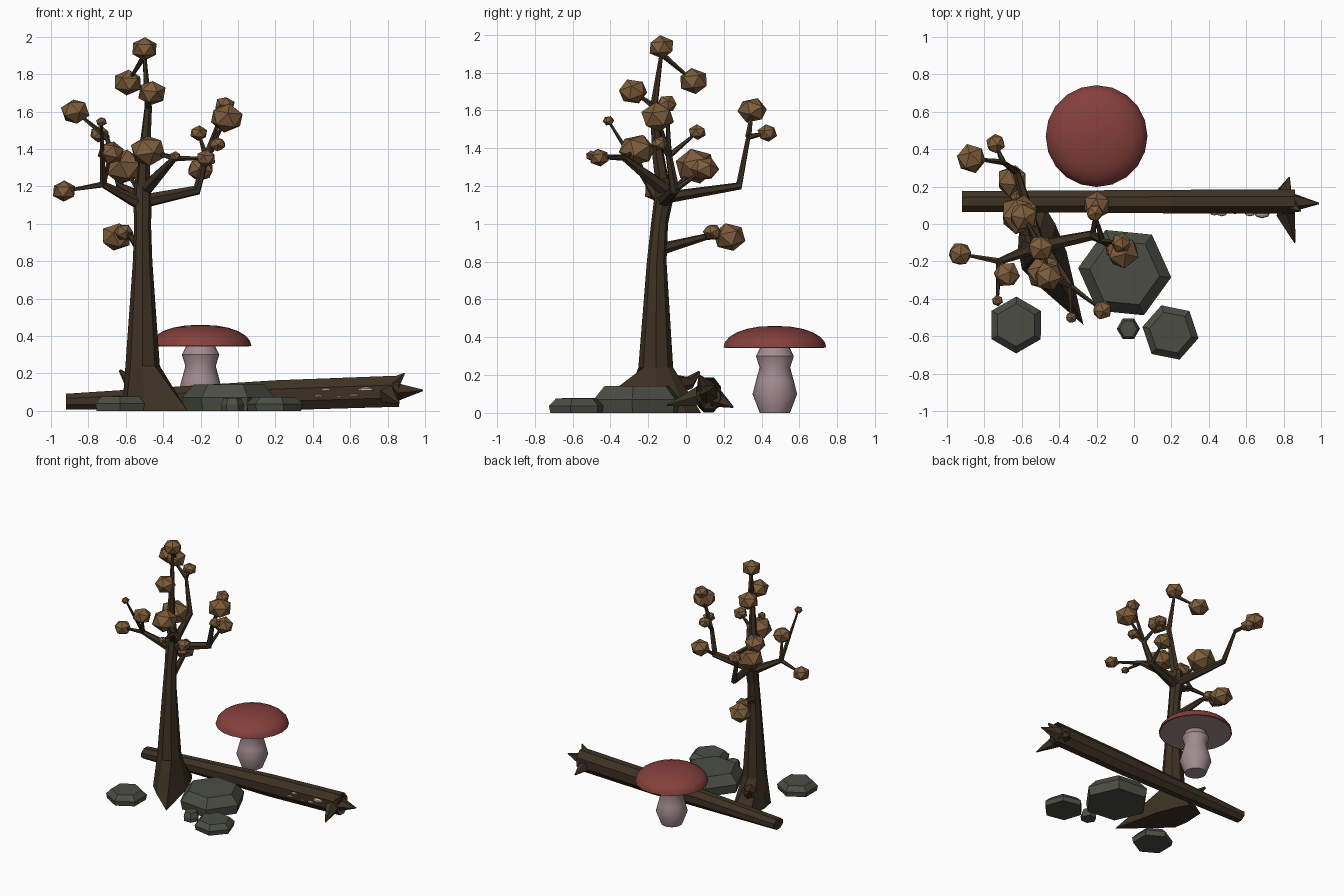
import bpy, bmesh, math, random
from mathutils import Vector, Matrix

if "Cube" in bpy.data.objects:
    bpy.data.objects.remove(bpy.data.objects["Cube"])

random.seed(4)


def mat(name, *col):
    m = bpy.data.materials.new(name)
    m.diffuse_color = (*col, 1)
    m.use_nodes = True
    m.node_tree.nodes["Principled BSDF"].inputs["Base Color"].default_value = m.diffuse_color
    return m


BARK = mat("bark", .048, .031, .017)
LEAF = mat("dry_leaf", .21, .11, .045)
CAP = mat("cap_red", .23, .05, .044)
STEM = mat("stem_pink", .36, .26, .28)
STONE = mat("stone", .07, .076, .057)
FUNGUS = mat("fungus", .55, .42, .28)


def finish(bm, name, material, smooth=False):
    bmesh.ops.recalc_face_normals(bm, faces=bm.faces)
    me = bpy.data.meshes.new(name)
    bm.to_mesh(me)
    bm.free()
    ob = bpy.data.objects.new(name, me)
    bpy.context.collection.objects.link(ob)
    me.materials.append(material)
    if smooth:
        bpy.context.view_layer.objects.active = ob
        ob.select_set(True)
        bpy.ops.object.shade_smooth_by_angle(angle=math.radians(40))
        ob.select_set(False)


def loft(name, rings, material, smooth=False):
    """Skin equal-sized rings of points and cap both ends."""
    bm = bmesh.new()
    loops = [[bm.verts.new(p) for p in r] for r in rings]
    n = len(loops[0])
    for a, b in zip(loops, loops[1:]):
        for i in range(n):
            j = (i + 1) % n
            bm.faces.new((a[i], a[j], b[j], b[i]))
    bm.faces.new(loops[0])
    bm.faces.new(loops[-1])
    finish(bm, name, material, smooth)


def circle(x, y, z, r, n, turn=0):
    return [(x + r * math.cos(turn + math.tau * i / n),
             y + r * math.sin(turn + math.tau * i / n), z) for i in range(n)]


def tube(name, pts, r0, r1, n=6):
    """Tapered limb along a path."""
    pts = [Vector(p) for p in pts]
    last = len(pts) - 1
    rings, side = [], None
    for k, p in enumerate(pts):
        d = (pts[min(k + 1, last)] - pts[max(k - 1, 0)]).normalized()
        side = d.orthogonal() if side is None else side - d * side.dot(d)
        side.normalize()
        up = d.cross(side)
        r = r0 + (r1 - r0) * k / last
        rings.append([p + r * (side * math.cos(math.tau * i / n) + up * math.sin(math.tau * i / n))
                      for i in range(n)])
    loft(name, rings, BARK)


def limb(name, pts, r0, r1, leaves):
    """Branch whose leaf clumps hang on twigs from the nearest fork."""
    tube(name, pts, r0, r1)
    forks = [Vector(p) for p in pts]
    for i, (x, y, z, r) in enumerate(leaves):
        c = Vector((x, y, z))
        fork = min(forks, key=lambda f: (f - c).length)
        if (c - fork).length > r:
            tube(f"{name}_twig_{i + 1}", [fork, c], .017, .007, 5)
        bm = bmesh.new()
        bmesh.ops.create_icosphere(bm, subdivisions=1, radius=r * 1.06)
        bm.transform(Matrix.Translation(c) @ Matrix.Diagonal((1.05, 1.05, .9, 1))
                     @ Matrix.Rotation(random.uniform(0, 1.2), 4, 'Z')
                     @ Matrix.Rotation(random.uniform(0, 1), 4, 'X'))
        finish(bm, f"{name}_leaf_clump_{i + 1}", LEAF)


# Trunk: flared root outline lofted up into an eight-sided taper
root = [(-.36, -.15), (-.42, 0), (-.47, .08), (-.61, .04),
        (-.62, -.13), (-.6, -.24), (-.5, -.34), (-.27, -.54)]
rings = [[(x, y, 0) for x, y in root]]
for y, z, r in [(-.16, .24, .092), (-.155, .8, .052), (-.14, 1, .045),
                (-.12, 1.12, .05), (-.11, 1.24, .04)]:
    rings.append(circle(-.51, y, z, r, 8))
loft("trunk", rings, BARK)
tube("back_root", [(-.53, -.08, .15), (-.58, .02, .16), (-.63, .07, .215)], .06, .008)

# Branches
limb("top_branch", [(-.51, -.11, 1.12), (-.5, -.15, 1.38), (-.48, -.17, 1.62), (-.5, -.13, 1.9)],
     .042, .01, [(-.5, -.13, 1.935, .066), (-.59, .04, 1.755, .073), (-.46, -.28, 1.7, .072)])
limb("back_branch", [(-.51, -.1, 1.14), (-.63, .28, 1.2), (-.7, .33, 1.46)],
     .032, .012, [(-.87, .35, 1.6, .073), (-.74, .43, 1.48, .049), (-.61, .05, 1.305, .1)])
limb("left_branch", [(-.51, -.12, 1.1), (-.72, -.2, 1.21)],
     .036, .018, [(-.93, -.16, 1.175, .06), (-.68, -.27, 1.38, .066), (-.73, -.41, 1.545, .028)])
limb("right_branch", [(-.51, -.12, 1.12), (-.22, -.06, 1.18), (-.17, -.09, 1.36)],
     .038, .018, [(-.06, -.15, 1.565, .083), (-.07, -.1, 1.635, .05), (-.11, -.14, 1.425, .042),
                  (-.21, .06, 1.485, .044), (-.2, .1, 1.29, .068)])
limb("front_branch", [(-.5, -.11, 1.18), (-.34, -.33, 1.35)],
     .04, .018, [(-.17, -.46, 1.35, .05), (-.335, -.5, 1.36, .029), (-.48, -.26, 1.39, .09)])
limb("low_branch", [(-.52, -.12, .87), (-.57, .1, .93)],
     .032, .018, [(-.65, .23, .93, .08), (-.61, .14, .955, .048)])

# Fallen log: eight-sided, taller at the broken hollow right end
rings = []
for x, zc, ry, rz in [(-.92, .05, .06, .045), (.2, .083, .068, .087),
                      (.86, .105, .07, .09), (.7, .1, .035, .045)]:
    rings.append([(x, .12 + ry * math.cos(math.tau * (i + .5) / 8),
                   zc + rz * math.sin(math.tau * (i + .5) / 8)) for i in range(8)])
loft("fallen_log", rings, BARK)

# Splinters at the broken end
for i, tip in enumerate([(.83, .25, .03), (.86, -.1, .04), (.99, .11, .11), (.89, .07, .2)]):
    base = Vector((.79, .12, .1)).lerp(Vector(tip), .25)
    tube(f"log_splinter_{i + 1}", [base, tip], .055, .004, 5)

# Shelf fungi on the log: half domes
for i, (x, z, r) in enumerate([(.47, .11, .03), (.685, .11, .045), (.43, .078, .024),
                               (.62, .08, .03), (.54, .075, .013)]):
    bm = bmesh.new()
    bmesh.ops.create_uvsphere(bm, u_segments=8, v_segments=6, radius=r)
    bmesh.ops.bisect_plane(bm, geom=bm.verts[:] + bm.edges[:] + bm.faces[:],
                           plane_co=(0, 0, 0), plane_no=(0, 0, 1), clear_inner=True)
    bmesh.ops.holes_fill(bm, edges=bm.edges[:])
    bm.transform(Matrix.Translation((x, .062, z)) @ Matrix.Diagonal((1, .7, .4, 1)))
    finish(bm, f"shelf_fungus_{i + 1}", FUNGUS)

# Mushroom: smooth lathed stem and cap with a flat underside
N = 6
stem = [(.08, 0), (.118, .1), (.1, .17), (.081, .24), (.1, .3), (.075, .35)]
gills = [(.262, .343), (.25, .352)]
cap = [(.255, .346)] + [(.27 * math.cos(t) ** .9 + .002, .346 + .114 * math.sin(t))
                        for t in [k / N * 1.56 for k in range(N + 1)]]
for name, profile, material in [("stem", stem, STEM), ("gills", gills, STEM), ("cap", cap, CAP)]:
    loft("mushroom_" + name, [circle(-.2, .47, z, r, 20) for r, z in profile], material, True)

# Rocks: six-sided, bulging at mid height with a smaller flat top
for i, (x, y, r, h, turn) in enumerate([(-.05, -.26, .25, .142, -.1), (.195, -.58, .153, .075, -.2),
                                        (-.63, -.54, .152, .078, .52), (-.03, -.56, .062, .07, 0)]):
    loft(f"rock_{i + 1}", [circle(x, y, h * t, r * s, 6, turn)
                           for s, t in [(.95, 0), (1, .5), (.75, 1)]], STONE)
